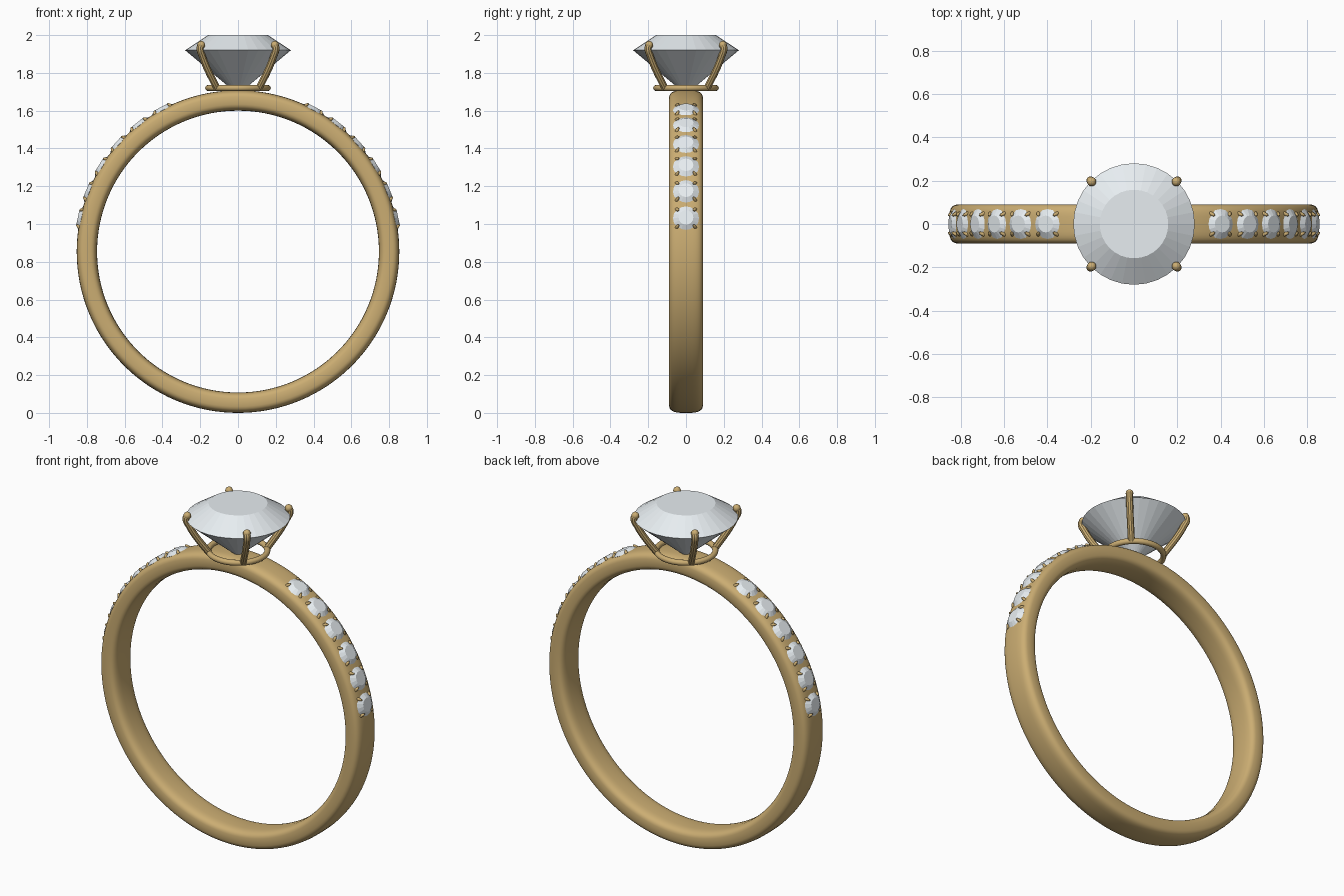
import bpy, bmesh, math
from mathutils import Matrix, Vector

if "Cube" in bpy.data.objects:
    bpy.data.objects.remove(bpy.data.objects["Cube"])

CENTRE = 0.854      # height of the band's axis
OUTER, INNER, HALF_W = 0.854, 0.746, 0.09


def material(name, rgb):
    m = bpy.data.materials.new(name)
    m.diffuse_color = (*rgb, 1)
    m.use_nodes = True
    m.node_tree.nodes["Principled BSDF"].inputs["Base Color"].default_value = m.diffuse_color
    return m


GOLD = material("gold", (0.60, 0.42, 0.17))
STONE = material("clear_stone", (0.80, 0.85, 0.88))


def finish(bm, name, mat, smooth):
    bmesh.ops.recalc_face_normals(bm, faces=bm.faces)
    for f in bm.faces:
        f.smooth = smooth
    me = bpy.data.meshes.new(name)
    bm.to_mesh(me)
    bm.free()
    me.materials.append(mat)
    ob = bpy.data.objects.new(name, me)
    bpy.context.collection.objects.link(ob)
    return ob


def sweep_ring(name, profile, z, segs):
    """Revolve a closed (radius, offset) profile; the axis is local z."""
    bm = bmesh.new()
    rings = [[bm.verts.new((r * math.cos(a), r * math.sin(a), h)) for r, h in profile]
             for a in (2 * math.pi * i / segs for i in range(segs))]
    n = len(profile)
    for i in range(segs):
        p, q = rings[i], rings[(i + 1) % segs]
        for j in range(n):
            k = (j + 1) % n
            bm.faces.new((p[j], q[j], q[k], p[k]))
    ob = finish(bm, name, GOLD, True)
    ob.location.z = z
    return ob


def gem(name, girdle, table, crown, depth, sides):
    """Faceted brilliant with its girdle on local z = 0."""
    bm = bmesh.new()

    def ring(r, z):
        return [bm.verts.new((r * math.cos(2 * math.pi * i / sides),
                              r * math.sin(2 * math.pi * i / sides), z)) for i in range(sides)]
    top, mid = ring(table, crown), ring(girdle, 0)
    culet = bm.verts.new((0, 0, -depth))
    bm.faces.new(top)
    for i in range(sides):
        k = (i + 1) % sides
        bm.faces.new((mid[i], mid[k], top[k], top[i]))
        bm.faces.new((mid[k], mid[i], culet))
    return finish(bm, name, STONE, False)


# Band: rounded-rectangle section revolved about y
def sgn_pow(v, e):
    return math.copysign(abs(v) ** e, v)


mid_r, half_t = (OUTER + INNER) / 2, (OUTER - INNER) / 2
section = []
for i in range(32):
    a = 2 * math.pi * i / 32
    section.append((mid_r + half_t * sgn_pow(math.cos(a), 0.6),
                    HALF_W * sgn_pow(math.sin(a), 0.6)))
band = sweep_ring("band", section, CENTRE, 128)
band.rotation_euler.x = math.pi / 2

# Centre stone and the seat ring below it
main = gem("centre_stone", 0.28, 0.158, 0.08, 0.235, 32)
main.location.z = 1.92
circle = [(0.158 + 0.016 * math.cos(2 * math.pi * i / 12),
           0.016 * math.sin(2 * math.pi * i / 12)) for i in range(12)]
sweep_ring("seat_ring", circle, 1.72, 64)

# Four curved claws on the diagonals: (radial distance, height)
path = [(0.158, 1.72), (0.185, 1.757), (0.232, 1.825), (0.268, 1.89), (0.284, 1.93), (0.276, 1.948)]
for n in range(4):
    a = math.radians(45 + 90 * n)
    pts = [Vector((r * math.cos(a), r * math.sin(a), z)) for r, z in path]
    cu = bpy.data.curves.new(f"claw_{n + 1}", 'CURVE')
    cu.dimensions = '3D'
    cu.bevel_depth = 0.019
    cu.bevel_resolution = 3
    cu.use_fill_caps = True
    sp = cu.splines.new('BEZIER')
    sp.bezier_points.add(len(pts) - 1)
    for b, p in zip(sp.bezier_points, pts):
        b.co = p
        b.handle_left_type = b.handle_right_type = 'AUTO'
    sp.resolution_u = 5
    cu.materials.append(GOLD)
    ob = bpy.data.objects.new(f"claw_{n + 1}", cu)
    bpy.context.collection.objects.link(ob)
    bpy.ops.object.select_all(action='DESELECT')
    ob.select_set(True)
    bpy.context.view_layer.objects.active = ob
    bpy.ops.object.convert(target='MESH')
    bpy.ops.object.shade_smooth_by_angle()
    # Rounded claw tip
    bm = bmesh.new()
    bmesh.ops.create_uvsphere(bm, u_segments=16, v_segments=8, radius=0.021,
                              matrix=Matrix.Translation(pts[-1]))
    finish(bm, f"claw_tip_{n + 1}", GOLD, True)

# Six accent stones down each shoulder, each held by four small beads
beads = bmesh.new()
for side, label in ((1, "right"), (-1, "left")):
    for n in range(6):
        frame = (Matrix.Translation((0, 0, CENTRE))
                 @ Matrix.Rotation(side * math.radians(28 + 10 * n), 4, 'Y')
                 @ Matrix.Translation((0, 0, 0.848)))
        g = gem(f"accent_stone_{label}_{n + 1}", 0.069, 0.039, 0.019, 0.05, 16)
        g.matrix_world = frame
        for k in range(4):
            # bead leans inward over the girdle
            local = (Matrix.Rotation(math.radians(45 + 90 * k), 4, 'Z')
                     @ Matrix.Translation((0.068, 0, 0.0))
                     @ Matrix.Rotation(math.radians(-35), 4, 'Y')
                     @ Matrix.Diagonal((0.009, 0.009, 0.024, 1)))
            bmesh.ops.create_uvsphere(beads, u_segments=10, v_segments=8, radius=1,
                                      matrix=frame @ local)
finish(beads, "accent_prongs", GOLD, True)
